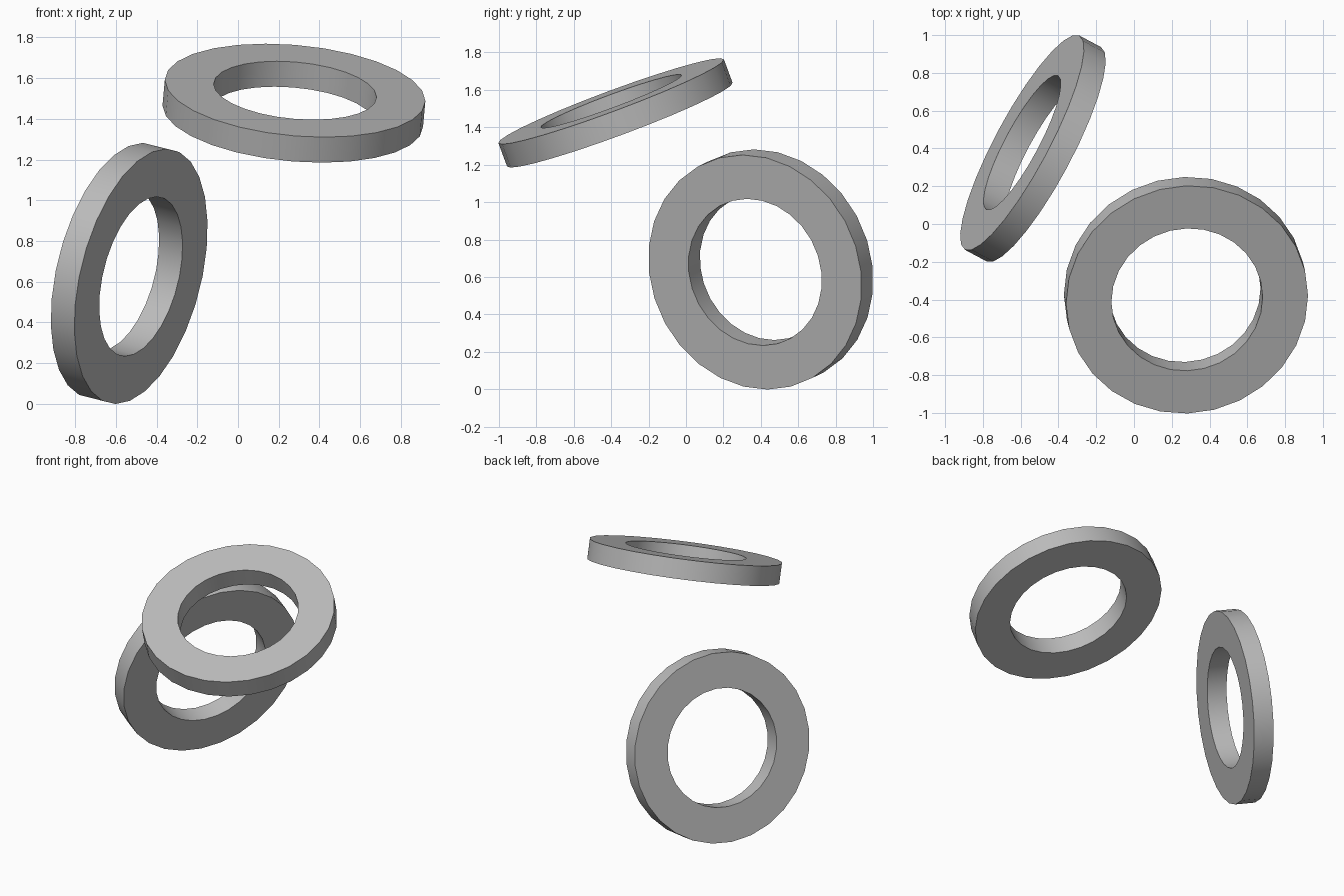
import bpy, bmesh, math
from mathutils import Vector

cube = bpy.data.objects.get("Cube")
if cube:
    bpy.data.objects.remove(cube, do_unlink=True)

OUTER, INNER, THICK, SIDES = 0.643, 0.402, 0.134, 28

grey = bpy.data.materials.new("plain grey")
grey.use_nodes = True
grey.diffuse_color = (0.5, 0.5, 0.5, 1)
grey.node_tree.nodes["Principled BSDF"].inputs["Base Color"].default_value = (0.5, 0.5, 0.5, 1)


def flat_ring(name, centre, axis):
    """Square-edged washer: a rectangular section swept round its axis."""
    bm = bmesh.new()
    h = THICK / 2
    section = [(INNER, -h), (OUTER, -h), (OUTER, h), (INNER, h)]
    loops = []
    for i in range(SIDES):
        a = math.tau * i / SIDES
        loops.append([bm.verts.new((r * math.cos(a), r * math.sin(a), z)) for r, z in section])
    for i, here in enumerate(loops):
        there = loops[(i + 1) % SIDES]
        for j in range(4):
            k = (j + 1) % 4
            bm.faces.new((here[j], there[j], there[k], here[k]))
    bmesh.ops.recalc_face_normals(bm, faces=bm.faces)
    mesh = bpy.data.meshes.new(name)
    bm.to_mesh(mesh)
    bm.free()
    mesh.materials.append(grey)
    ring = bpy.data.objects.new(name, mesh)
    bpy.context.collection.objects.link(ring)
    ring.location = centre
    ring.rotation_euler = Vector(axis).to_track_quat('Z', 'Y').to_euler()
    bpy.ops.object.select_all(action='DESELECT')
    ring.select_set(True)
    bpy.context.view_layer.objects.active = ring
    bpy.ops.object.shade_smooth_by_angle(angle=math.radians(30))


# Nearly level ring above, nearly upright ring below
flat_ring("upper_ring", (0.275, -0.377, 1.477), (0.086, -0.347, 0.934))
flat_ring("lower_ring", (-0.535, 0.4, 0.64), (0.86, -0.46, -0.22))
